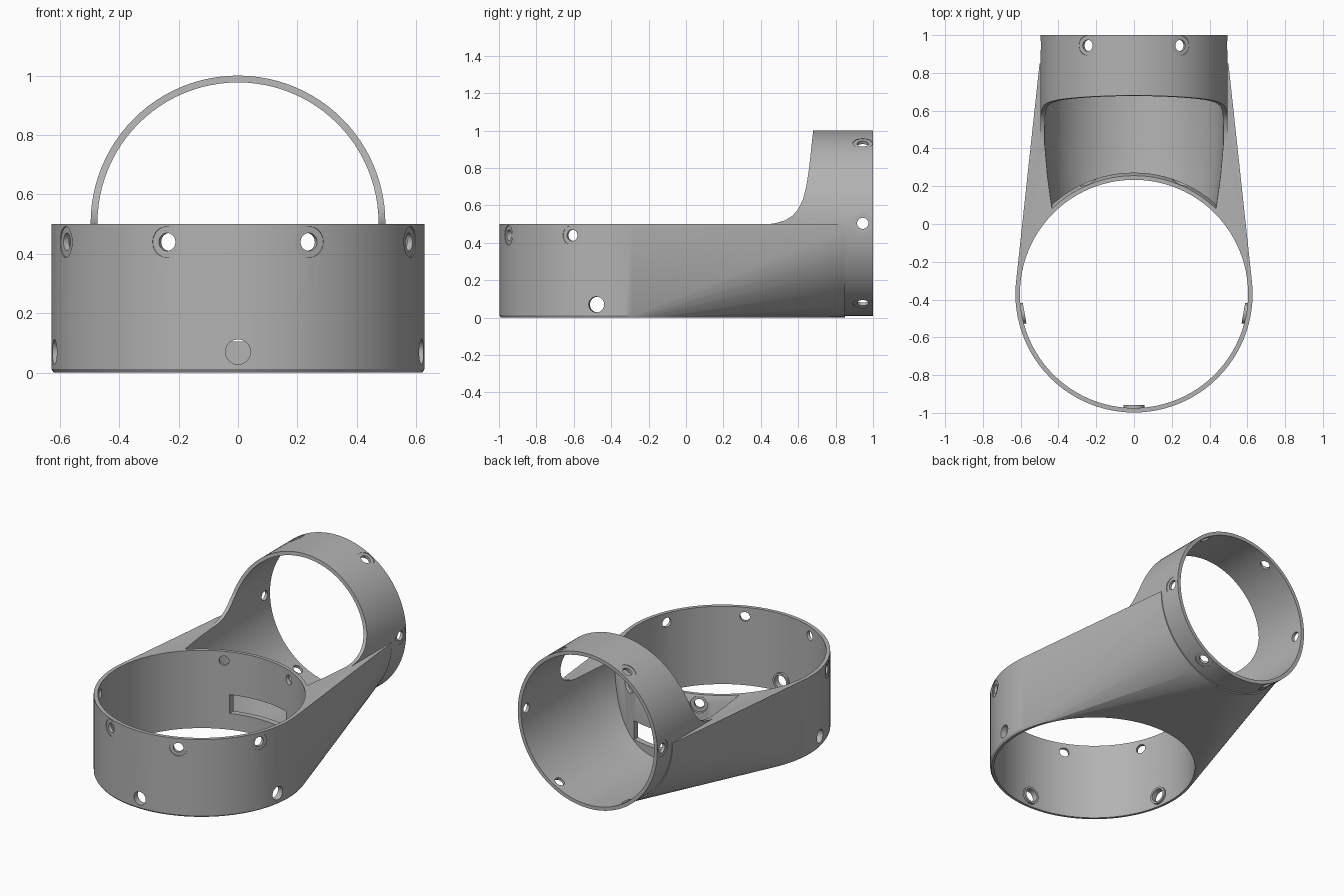
import bpy
import bmesh
from math import radians, sin, cos, tau
from mathutils import Matrix, Vector

cube = bpy.data.objects.get("Cube")
if cube:
    bpy.data.objects.remove(cube)

SEG = 96
RING_Y, RING_R, BORE_R, RING_H = -0.37, 0.628, 0.604, 0.5
TUBE_Z, TUBE_R, TUBE_IN = 0.504, 0.496, 0.473

grey = bpy.data.materials.new("plain_grey")
grey.use_nodes = True
GREY = (0.45, 0.45, 0.45, 1)
grey.diffuse_color = GREY
grey.node_tree.nodes["Principled BSDF"].inputs["Base Color"].default_value = GREY


def finish(name, bm):
    bmesh.ops.recalc_face_normals(bm, faces=bm.faces)
    mesh = bpy.data.meshes.new(name)
    bm.to_mesh(mesh)
    bm.free()
    mesh.materials.append(grey)
    obj = bpy.data.objects.new(name, mesh)
    bpy.context.collection.objects.link(obj)
    return obj


def lathe(name, profile, origin, axis=(0, 0, 1), seg=SEG):
    """Closed solid turned about an axis; profile is (radius, height) pairs."""
    bm = bmesh.new()
    place = Matrix.Translation(origin) @ Vector(axis).to_track_quat('Z', 'Y').to_matrix().to_4x4()
    rows = [[bm.verts.new(place @ Vector((r * cos(tau * i / seg), r * sin(tau * i / seg), h)))
             for i in range(seg)] for r, h in profile]
    for low, high in zip(rows, rows[1:]):
        for i in range(seg):
            j = (i + 1) % seg
            bm.faces.new((low[i], low[j], high[j], high[i]))
    bm.faces.new(rows[0])
    bm.faces.new(rows[-1])
    return finish(name, bm)


def prism(name, outline, half_width):
    """Outline in the y-z plane, extruded evenly across x."""
    bm = bmesh.new()
    face = bm.faces.new([bm.verts.new((-half_width, y, z)) for y, z in outline])
    new = bmesh.ops.extrude_face_region(bm, geom=[face])["geom"]
    bmesh.ops.translate(bm, vec=(2 * half_width, 0, 0),
                        verts=[v for v in new if isinstance(v, bmesh.types.BMVert)])
    return finish(name, bm)


def combine(target, other, operation):
    mod = target.modifiers.new(operation.lower(), 'BOOLEAN')
    mod.solver = 'EXACT'
    mod.operation = operation
    mod.object = other
    bpy.context.view_layer.objects.active = target
    bpy.ops.object.modifier_apply(modifier=mod.name)
    bpy.data.objects.remove(other)


# Body: hull from the upright ring to the lower half of the rear tube
bm = bmesh.new()
for radius, z in ((RING_R - 0.008, 0), (RING_R, 0.012), (RING_R, RING_H)):
    for i in range(SEG):
        a = tau * i / SEG
        bm.verts.new((radius * sin(a), RING_Y + radius * cos(a), z))
for i in range(SEG // 2 + 1):
    a = tau * i / SEG
    bm.verts.new((0.5 * cos(a), 0.85, RING_H - 0.5 * sin(a)))
bmesh.ops.convex_hull(bm, input=bm.verts)
for v in [v for v in bm.verts if not v.link_faces]:
    bm.verts.remove(v)
bmesh.ops.dissolve_limit(bm, angle_limit=radians(0.1), verts=bm.verts, edges=bm.edges)
body = finish("joined_ring_housing", bm)

# Rear tube with a swept front edge
tube = lathe("rear_tube", [(TUBE_R, 0.3), (TUBE_R, 1.0)], (0, 0, TUBE_Z), (0, 1, 0))
sweep = prism("tube_front_sweep", [
    (0.42, -0.1), (0.42, 0.497), (0.48, 0.505), (0.53, 0.52), (0.57, 0.545),
    (0.60, 0.58), (0.625, 0.63), (0.643, 0.70), (0.657, 0.79), (0.668, 0.89),
    (0.68, 1.0), (0.68, 1.1), (1.2, 1.1), (1.2, -0.1)], 0.8)
combine(tube, sweep, 'INTERSECT')
combine(body, tube, 'UNION')

# Tube bore, stopping at the rear wall of the ring
trough = lathe("tube_bore", [(0.41, -0.1), (0.437, 0.1), (0.458, 0.25), (TUBE_IN, 0.42), (TUBE_IN, 1.2)],
               (0, 0, TUBE_Z), (0, 1, 0))
wall = lathe("ring_wall_keep", [(0.642, -0.3), (0.642, 0.46), (0.626, RING_H), (0.626, 1.3)],
             (0, RING_Y, 0))
combine(trough, wall, 'DIFFERENCE')
combine(body, trough, 'DIFFERENCE')

# Upright ring bore
bore = lathe("ring_bore", [(BORE_R, -0.2), (BORE_R, 1.3)], (0, RING_Y, 0))
combine(body, bore, 'DIFFERENCE')

# Slot in the rear wall of the ring
slot = prism("rear_slot", [(0.12, 0.105), (0.33, 0.105), (0.33, 0.225), (0.12, 0.225)], 0.2)
combine(body, slot, 'DIFFERENCE')


def recessed_hole(outer, origin, axis):
    """Screw hole with a shallow flat recess around its outside."""
    d = outer - 0.005
    hole = lathe("screw_hole", [(0.03, outer - 0.09), (0.03, d), (0.052, d), (0.052, outer + 0.05)],
                 origin, axis, 32)
    combine(body, hole, 'DIFFERENCE')


# Upper screw holes of the ring, measured from the front
for side in (-1, 1):
    for deg in (22.5, 67.5, 157.5):
        a = radians(deg) * side
        recessed_hole(RING_R, (0, RING_Y, 0.44), (sin(a), -cos(a), 0))

# Lower holes of the ring with raised inner pads
for deg in (-80, 0, 80):
    a = radians(deg)
    origin, axis = (0, RING_Y, 0.07), (sin(a), -cos(a), 0)
    combine(body, lathe("inner_pad", [(0.055, 0.588), (0.055, 0.615)], origin, axis, 32), 'UNION')
    combine(body, lathe("lower_hole", [(0.042, 0.55), (0.042, 0.7)], origin, axis, 32), 'DIFFERENCE')

# Six screw holes around the rear tube
for k in range(6):
    a = tau * k / 6
    recessed_hole(TUBE_R, (0, 0.945, TUBE_Z), (cos(a), 0, sin(a)))

# Smooth walls with crisp rims
bpy.ops.object.select_all(action='DESELECT')
body.select_set(True)
bpy.context.view_layer.objects.active = body
bpy.ops.object.shade_smooth_by_angle(angle=radians(30))
